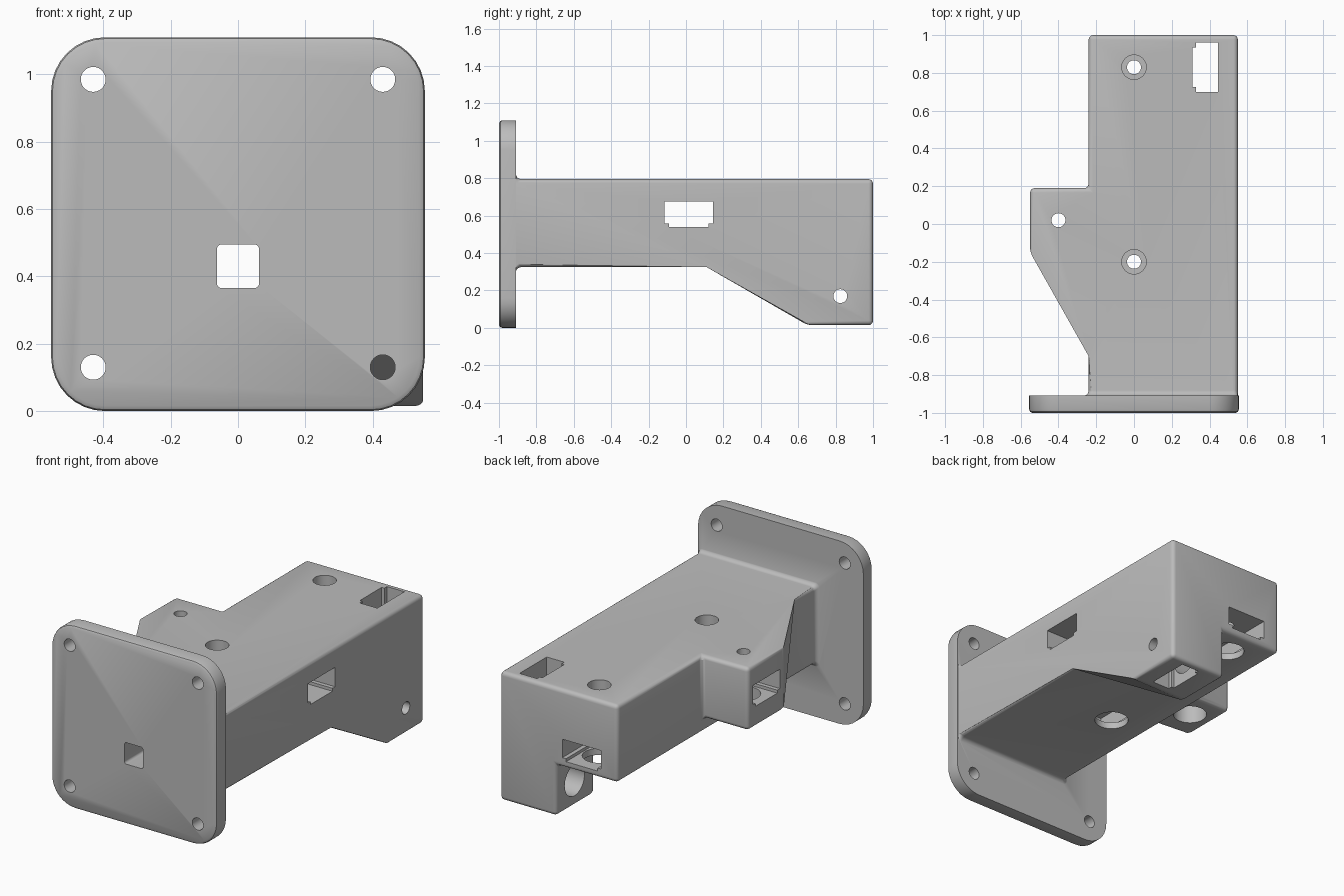
import bpy, bmesh, math
from mathutils import Vector, Matrix

old = bpy.data.objects.get("Cube")
if old:
    bpy.data.objects.remove(old, do_unlink=True)

grey = bpy.data.materials.new("light grey")
grey.use_nodes = True
grey.diffuse_color = (0.5, 0.5, 0.5, 1)
grey.node_tree.nodes["Principled BSDF"].inputs["Base Color"].default_value = (0.5, 0.5, 0.5, 1)


def finish(name, bm):
    bmesh.ops.recalc_face_normals(bm, faces=bm.faces)
    mesh = bpy.data.meshes.new(name)
    bm.to_mesh(mesh)
    bm.free()
    mesh.materials.append(grey)
    ob = bpy.data.objects.new(name, mesh)
    bpy.context.scene.collection.objects.link(ob)
    return ob


def hull(name, points):
    bm = bmesh.new()
    for p in points:
        bm.verts.new(p)
    bmesh.ops.convex_hull(bm, input=bm.verts[:])
    bmesh.ops.dissolve_limit(bm, angle_limit=0.01, verts=bm.verts[:], edges=bm.edges[:])
    return finish(name, bm)


def box_points(x, y, z):
    return [(a, b, c) for a in x for b in y for c in z]


def box(name, x, y, z):
    return hull(name, box_points(x, y, z))


def rod(name, start, end, radius):
    a, b = Vector(start), Vector(end)
    bm = bmesh.new()
    turn = (b - a).to_track_quat('Z', 'Y').to_matrix().to_4x4()
    bmesh.ops.create_cone(bm, cap_ends=True, segments=40, radius1=radius, radius2=radius,
                          depth=(b - a).length, matrix=Matrix.Translation((a + b) / 2) @ turn)
    return finish(name, bm)


def loft(name, sections, steps=8):
    """Rounded rectangles (x range, z range, radius, y) joined along y."""
    bm = bmesh.new()
    rings = []
    for (x0, x1), (z0, z1), r, y in sections:
        ring = []
        corners = [(x1 - r, z1 - r), (x0 + r, z1 - r), (x0 + r, z0 + r), (x1 - r, z0 + r)]
        for k, (cx, cz) in enumerate(corners):
            for i in range(steps + 1):
                t = math.pi / 2 * (k + i / steps)
                ring.append(bm.verts.new((cx + r * math.cos(t), y, cz + r * math.sin(t))))
        rings.append(ring)
    for a, b in zip(rings, rings[1:]):
        for i in range(len(a)):
            j = (i + 1) % len(a)
            bm.faces.new((a[i], a[j], b[j], b[i]))
    bm.faces.new(rings[0])
    bm.faces.new(rings[-1])
    return finish(name, bm)


def combine(ob, other, operation):
    mod = ob.modifiers.new("combine", 'BOOLEAN')
    mod.operation, mod.solver, mod.object = operation, 'EXACT', other
    bpy.context.view_layer.objects.active = ob
    bpy.ops.object.modifier_apply(modifier=mod.name)
    bpy.data.objects.remove(other, do_unlink=True)


# Main arm with a lower lobe and a side ear, both tapering to a point
LEFT, RIGHT, TOP, BOTTOM = 0.55, -0.24, 0.795, 0.325
arm = box("bracket", (RIGHT, LEFT), (-0.94, 1), (BOTTOM, TOP))
lobe = hull("lower_lobe", box_points((0.17, LEFT), (0.65, 1), (0.015, 0.5))
            + [(LEFT, 0.11, BOTTOM), (LEFT, 0.11, 0.5)])
ear = hull("side_ear", box_points((-0.55, 0), (-0.15, 0.19), (0.415, TOP))
           + [(RIGHT, -0.7, TOP), (0, -0.7, TOP)])
combine(arm, lobe, 'UNION')
combine(arm, ear, 'UNION')

# Rounded edges
bm = bmesh.new()
bm.from_mesh(arm.data)
bmesh.ops.remove_doubles(bm, verts=bm.verts[:], dist=0.0005)
bmesh.ops.dissolve_limit(bm, angle_limit=0.02, verts=bm.verts[:], edges=bm.edges[:])
square = [e for e in bm.edges
          if max(abs(c) for c in (e.verts[0].co - e.verts[1].co).normalized()) > 0.999
          and e.calc_face_angle(0) > 0.3]
bmesh.ops.bevel(bm, geom=square, offset=0.024, offset_type='OFFSET', segments=4,
                profile=0.5, affect='EDGES', clamp_overlap=True)
bm.to_mesh(arm.data)
bm.free()

# Flared root where the arm meets the plate
sections = []
for i in range(7):
    t = math.pi / 2 * i / 6
    grow = 0.03 * (1 - math.sin(t))
    sections.append(((RIGHT - grow, LEFT - 0.001), (BOTTOM - grow, TOP + grow), 0.024,
                     -0.91 + 0.03 * (1 - math.cos(t))))
sections.insert(0, sections[0][:3] + (-0.94,))
combine(arm, loft("root_fillet", sections), 'UNION')

# Mounting plate with chamfered front rim
HALF = 0.555
plate = loft("mounting_plate", [
    ((-HALF + d, HALF - d), (d, 2 * HALF - d), 0.16 - d, y)
    for d, y in ((0.016, -1), (0.004, -0.993), (0, -0.982), (0, -0.908))])
combine(arm, plate, 'UNION')

# Pockets: wide channel plus a narrower lip on the bore side
cutters = [
    box("side_slot", (-1, 1), (-0.115, 0.145), (0.558, 0.675)),
    box("side_slot_lip", (-1, 1), (-0.09, 0.12), (0.54, 0.6)),
    box("lobe_slot", (0.328, 0.445), (0.7, 0.96), (-1, 2)),
    box("lobe_slot_lip", (0.31, 0.4), (0.725, 0.935), (-1, 2)),
    box("end_slot", (-0.13, 0.13), (-0.45, 2), (0.383, 0.495)),
    box("end_slot_lip", (-0.105, 0.105), (-0.45, 2), (0.365, 0.45)),
    loft("front_window", [((-0.063, 0.063), (0.365, 0.495), 0.015, y) for y in (-1.2, -0.4)]),
]

# Vertical bores in the arm: counterbore, pin hole and wide lower bore
for y in (0.83, -0.2):
    cutters += [rod("counterbore", (0, y, 1), (0, y, 0.56), 0.065),
                rod("pin_hole", (0, y, 1), (0, y, 0.2), 0.037),
                rod("wide_bore", (0, y, 0.2), (0, y, 0.4), 0.095)]

# Bores in the ear and in the lobe
cutters += [rod("ear_pin", (-0.4, 0.02, 1), (-0.4, 0.02, 0.3), 0.037),
            rod("ear_bore", (-0.4, 0.02, 0.3), (-0.4, 0.02, 0.57), 0.095),
            rod("lobe_pin", (0.7, 0.825, 0.17), (0.1, 0.825, 0.17), 0.037),
            rod("lobe_bore", (0.1, 0.825, 0.17), (0.34, 0.825, 0.17), 0.095)]

# Plate screw holes
for x in (-0.43, 0.43):
    for z in (0.13, 0.985):
        cutters.append(rod("screw_hole", (x, -1.2, z), (x, -0.85, z), 0.037))

for c in cutters:
    combine(arm, c, 'DIFFERENCE')

bpy.ops.object.select_all(action='DESELECT')
arm.select_set(True)
bpy.context.view_layer.objects.active = arm
bpy.ops.object.shade_smooth_by_angle(angle=math.radians(32))
